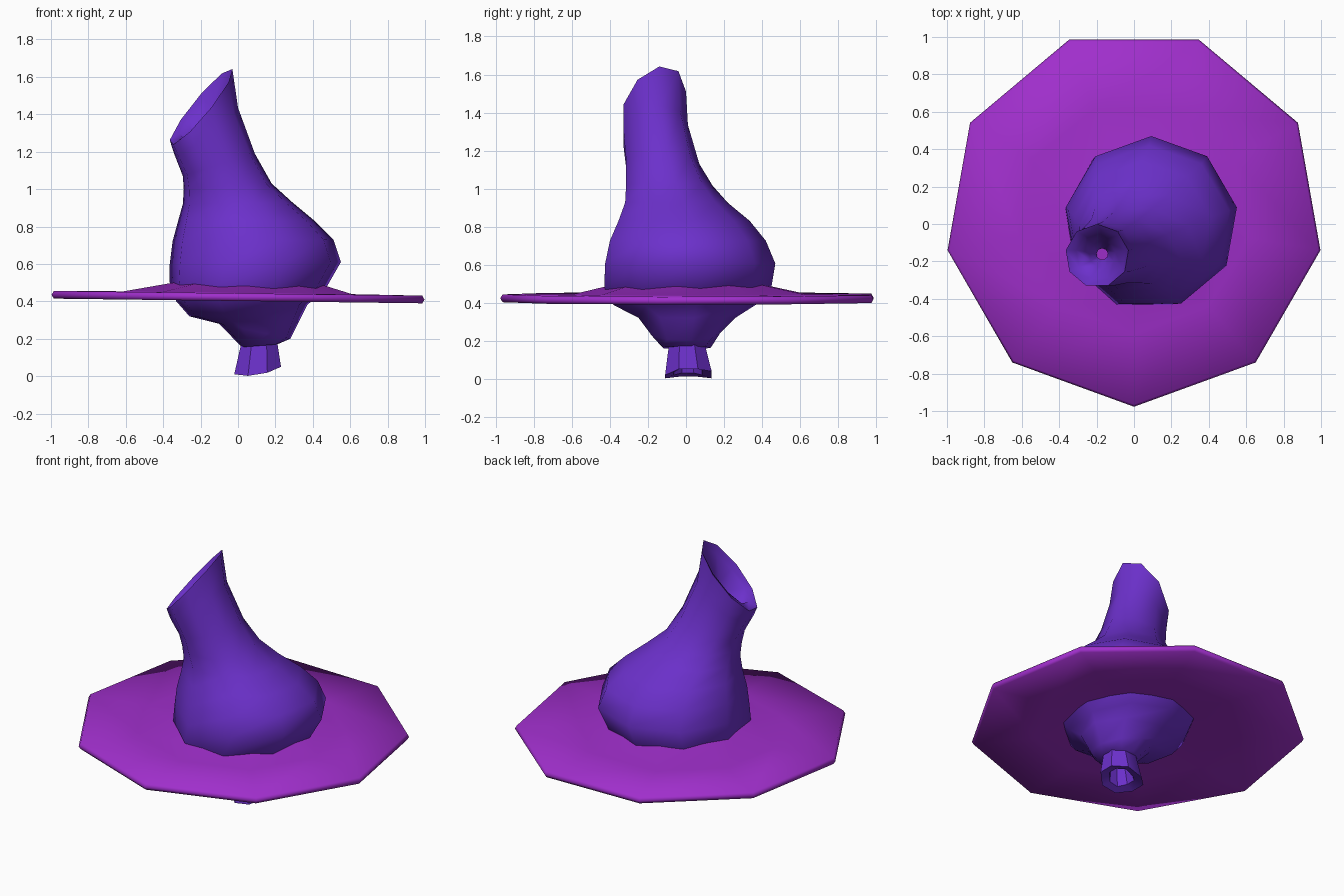
import bpy, bmesh, math

cube = bpy.data.objects.get("Cube")
if cube:
    bpy.data.objects.remove(cube, do_unlink=True)


def material(name, rgb):
    m = bpy.data.materials.new(name)
    m.use_nodes = True
    m.diffuse_color = (*rgb, 1)
    m.node_tree.nodes["Principled BSDF"].inputs["Base Color"].default_value = (*rgb, 1)
    return m


violet = material("violet", (0.15, 0.03, 0.60))
magenta = material("magenta purple", (0.35, 0.028, 0.60))


def ring(sides, start, left, right, front, back, lean=0):
    """Polygon loop filling x left..right and y front..back, tilted by its end heights."""
    (xl, zl), (xr, zr) = left, right
    angles = [math.radians(start) + math.tau * i / sides for i in range(sides)]
    cos = [math.cos(a) for a in angles]
    sin = [math.sin(a) for a in angles]
    points = []
    for c, s in zip(cos, sin):
        u = (c - min(cos)) / (max(cos) - min(cos))
        v = (s - min(sin)) / (max(sin) - min(sin))
        points.append((xl + (xr - xl) * u, front + (back - front) * v,
                       zl + (zr - zl) * u + lean * s))
    return points


def loft(name, rings, mat, cap_start=False, cap_end=False, closed=False):
    bm = bmesh.new()
    loops = [[bm.verts.new(p) for p in r] for r in rings]
    pairs = list(zip(loops, loops[1:]))
    if closed:
        pairs.append((loops[-1], loops[0]))
    for a, b in pairs:
        n = len(a)
        for i in range(n):
            j = (i + 1) % n
            bm.faces.new((a[i], a[j], b[j], b[i]))
    if cap_start:
        bm.faces.new(loops[0][::-1])
    if cap_end:
        bm.faces.new(loops[-1])
    mesh = bpy.data.meshes.new(name)
    bm.to_mesh(mesh)
    bm.free()
    mesh.materials.append(mat)
    obj = bpy.data.objects.new(name, mesh)
    bpy.context.collection.objects.link(obj)
    for p in mesh.polygons:
        p.use_smooth = True
    return obj


def sharpen(obj, degrees):
    bpy.ops.object.select_all(action='DESELECT')
    bpy.context.view_layer.objects.active = obj
    obj.select_set(True)
    bpy.ops.object.shade_smooth_by_angle(angle=math.radians(degrees))


# Bulging body that narrows to a slanted, funnel-shaped mouth
body_rings = [
    ((0.02, 0.155), (0.21, 0.17), -0.12, 0.13),
    ((-0.10, 0.28), (0.28, 0.20), -0.18, 0.18),
    ((-0.26, 0.32), (0.34, 0.32), -0.25, 0.26),
    ((-0.33, 0.40), (0.37, 0.38), -0.38, 0.37),
    ((-0.365, 0.50), (0.47, 0.47), -0.43, 0.45),
    ((-0.365, 0.60), (0.55, 0.61), -0.425, 0.47),
    ((-0.35, 0.72), (0.51, 0.73), -0.40, 0.42),
    ((-0.32, 0.83), (0.41, 0.83), -0.355, 0.335),
    ((-0.295, 0.92), (0.29, 0.93), -0.32, 0.22),
    ((-0.29, 1.00), (0.18, 1.03), -0.315, 0.14),
    ((-0.295, 1.07), (0.09, 1.19), -0.315, 0.07),
    ((-0.34, 1.18), (0.00, 1.43), -0.33, 0.01, 0.03),
    # lip and inside of the mouth
    ((-0.365, 1.25), (-0.03, 1.63), -0.33, 0.0, 0.07),
    ((-0.31, 1.285), (-0.045, 1.58), -0.29, -0.03, 0.07),
    ((-0.24, 1.23), (-0.10, 1.40), -0.23, -0.09, 0.04),
    ((-0.20, 1.15), (-0.14, 1.20), -0.19, -0.13),
]
body = loft("body", [ring(9, 90, *r) for r in body_rings], violet, cap_start=True)
sharpen(body, 70)


# Wide nine-sided brim around the body
def brim_ring(radius, z, cx=0.0, cy=0.035):
    tilt = 0.0125 * radius
    return ring(9, -90, (cx - radius * 0.985, z + tilt), (cx + radius * 0.985, z - tilt),
                cy - radius, cy + radius * 0.94)


loft("brim", [
    brim_ring(0.36, 0.435, 0.04, 0.02),
    brim_ring(0.62, 0.408),
    brim_ring(1.0, 0.402),
    brim_ring(1.012, 0.422),
    brim_ring(1.0, 0.443),
    brim_ring(0.62, 0.446),
    brim_ring(0.40, 0.495, 0.05, 0.02),
], magenta, cap_start=True, cap_end=True)

# Hollow stem with a ragged lower end
stem_rings = [
    ring(8, 22.5, (0.06, 0.15), (0.17, 0.16), -0.05, 0.06),
    ring(8, 22.5, (0.035, 0.03), (0.175, 0.06), -0.065, 0.085),
    ring(8, 22.5, (-0.02, 0.01), (0.23, 0.05), -0.11, 0.135),
    ring(8, 22.5, (0.015, 0.165), (0.21, 0.18), -0.09, 0.10),
]
for r in stem_rings[1:3]:
    for i, (x, y, z) in enumerate(r):
        drop = 0.02 if i in (2, 5, 6) else 0
        r[i] = (x, y, max(0.0, z - drop))
stem = loft("stem", stem_rings, violet, cap_start=True, cap_end=True)
sharpen(stem, 40)

# Consistent outward normals
for obj in list(bpy.context.collection.objects):
    if obj.name in ("body", "brim", "stem"):
        bm = bmesh.new()
        bm.from_mesh(obj.data)
        if obj.name != "body":
            bmesh.ops.recalc_face_normals(bm, faces=bm.faces)
        bm.to_mesh(obj.data)
        bm.free()
